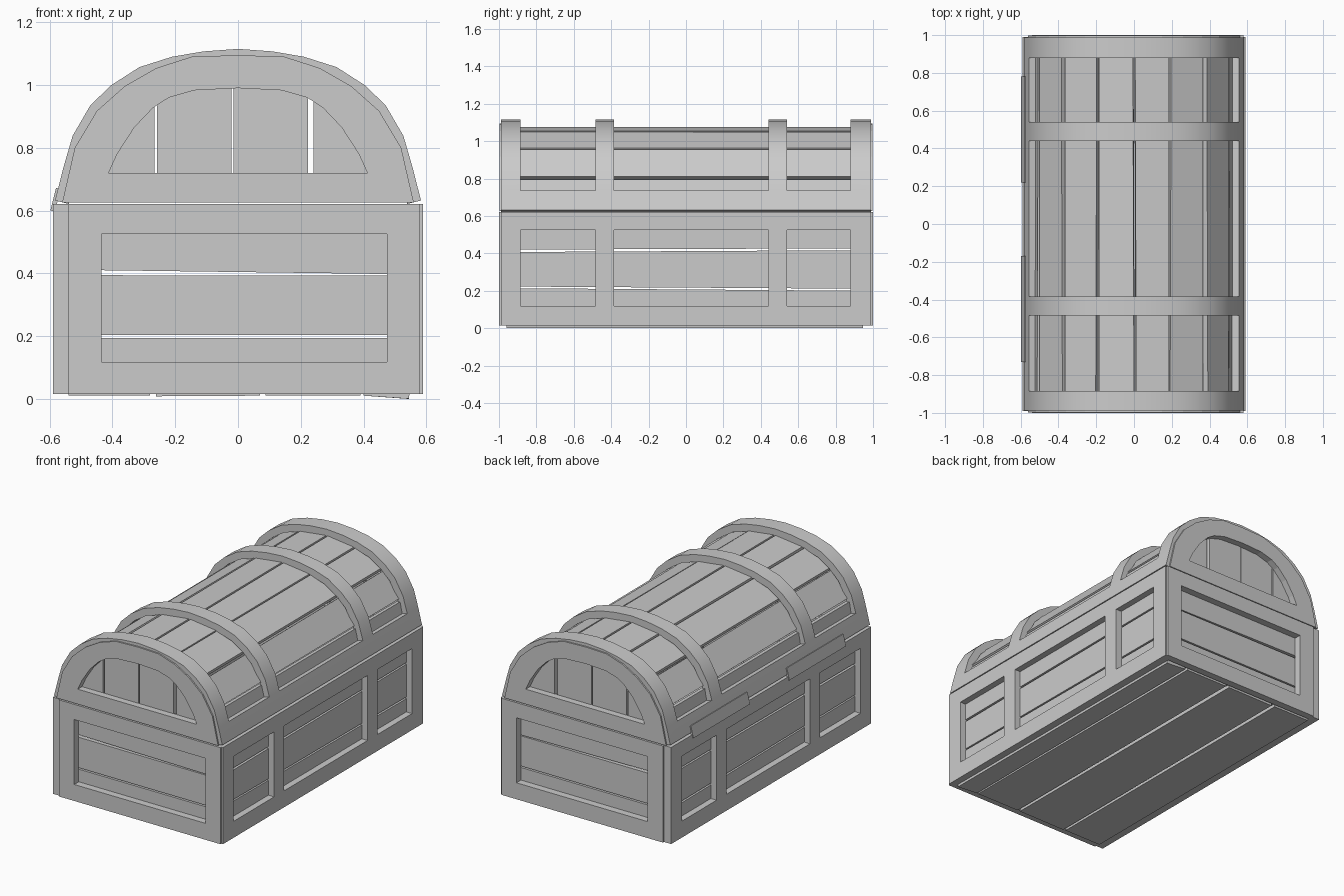
import bpy, bmesh
from mathutils import Vector

if "Cube" in bpy.data.objects:
    bpy.data.objects.remove(bpy.data.objects["Cube"], do_unlink=True)

GREY = (0.6, 0.6, 0.6, 1)
mat = bpy.data.materials.new("plain grey")
mat.use_nodes = True
mat.diffuse_color = GREY
mat.node_tree.nodes["Principled BSDF"].inputs["Base Color"].default_value = GREY
CORE = Vector((0, 0, 0.55))


def sheet(name, fn, us, vs, thick, holes=(), smooth=False):
    """Grid of quads with cells left out as holes, thickened towards the core."""
    bm = bmesh.new()
    grid = [[bm.verts.new(fn(u, v)) for v in vs] for u in us]
    for i in range(len(us) - 1):
        for j in range(len(vs) - 1):
            u, v = (us[i] + us[i + 1]) / 2, (vs[j] + vs[j + 1]) / 2
            if any(a < u < b and c < v < d for a, b, c, d in holes):
                continue
            f = bm.faces.new((grid[i][j], grid[i + 1][j],
                              grid[i + 1][j + 1], grid[i][j + 1]))
            f.normal_update()
            if f.normal.dot(f.calc_center_median() - CORE) < 0:
                f.normal_flip()
    bmesh.ops.remove_doubles(bm, verts=bm.verts, dist=1e-5)
    bmesh.ops.delete(bm, geom=[v for v in bm.verts if not v.link_faces], context='VERTS')
    me = bpy.data.meshes.new(name)
    bm.to_mesh(me)
    bm.free()
    me.materials.append(mat)
    ob = bpy.data.objects.new(name, me)
    bpy.context.collection.objects.link(ob)
    mod = ob.modifiers.new("thickness", 'SOLIDIFY')
    mod.thickness, mod.offset, mod.use_even_offset = thick, -1, True
    if smooth:
        bpy.ops.object.select_all(action='DESELECT')
        bpy.context.view_layer.objects.active = ob
        ob.select_set(True)
        bpy.ops.object.modifier_apply(modifier=mod.name)
        bpy.ops.object.shade_smooth_by_angle(angle=0.6)
    return ob


def plank(name, a, b, c, d, thick=0.03):
    """Board from corner a-b along one edge and d-c along the other."""
    p = [Vector(q) for q in (a, b, c, d)]
    return sheet(name, lambda u, v: (p[0].lerp(p[1], u)).lerp(p[3].lerp(p[2], u), v),
                 (0, 1), (0, 1), thick)


def mirrored(half):
    return half + [(-x, z) for x, z in reversed(half[:-1])]


# Chest walls: framed panels with window openings
BAYS = [(-0.885, -0.485), (-0.385, 0.44), (0.54, 0.88)]
BAY_CUTS = [y for bay in BAYS for y in bay]
LOW, HIGH = 0.118, 0.525
Z_CUTS = (0.015, LOW, HIGH, 0.62)

for s, side in ((1, "left"), (-1, "right")):
    sheet(side + "_wall_frame", lambda u, v: (s * 0.59, u, v),
          [-0.99] + BAY_CUTS + [0.99], Z_CUTS, 0.05,
          [(a, b, LOW, HIGH) for a, b in BAYS])
for s, end in ((-1, "front"), (1, "back")):
    sheet(end + "_wall_frame", lambda u, v: (u, s, v),
          (-0.54, -0.435, 0.475, 0.58), Z_CUTS, 0.045,
          [(-0.435, 0.475, LOW, HIGH)])

# Wall boards: (bottom, top) heights at each end, leaving slightly crooked gaps
END_BOARDS = [((0.03, 0.194), (0.03, 0.194)), ((0.203, 0.394), (0.203, 0.392)),
              ((0.411, 0.61), (0.397, 0.61))]
SIDE_BOARDS = [((0.03, 0.214), (0.03, 0.2)), ((0.223, 0.407), (0.211, 0.417)),
               ((0.42, 0.61), (0.427, 0.61))]
for i in range(3):
    (a, b), (c, d) = END_BOARDS[i]
    for y in (-0.95, 0.95):
        plank("end_board", (-0.53, y, a), (-0.53, y, b), (0.53, y, d), (0.53, y, c))
    (a, b), (c, d) = SIDE_BOARDS[i]
    for x in (-0.55, 0.55):
        plank("side_board", (x, -0.96, a), (x, -0.96, b), (x, 0.96, d), (x, 0.96, c))

# Floor boards, the last one sagging a little
for a, b, za, zb in ((-0.54, -0.28, 0.01, 0.01), (-0.262, 0.07, 0.008, 0.01),
                     (0.088, 0.39, 0.01, 0.01), (0.4, 0.545, 0.01, 0.0)):
    plank("floor_board", (a, -0.96, za), (b, -0.96, zb),
          (b - 0.006, 0.945, zb), (a, 0.945, za))

# Lid frame: arched bands joined by side rails
ARCH = mirrored([(0.583, 0.632), (0.557, 0.735), (0.527, 0.838), (0.47, 0.936),
                 (0.403, 1.0), (0.314, 1.057), (0.21, 1.09), (0.11, 1.107), (0, 1.115)])
last = len(ARCH) - 1
sheet("lid_frame", lambda u, v: (ARCH[u][0], v, ARCH[u][1]),
      list(range(last + 1)), [-0.988] + BAY_CUTS + [0.988], 0.045,
      [(1, last - 1, a, b) for a, b in BAYS], smooth=True)

# Lid boards: chords of a smaller arch
CHORDS = [((0.54, 0.64), (0.507, 0.795)), ((0.499, 0.812), (0.385, 0.955)),
          ((0.366, 0.964), (0.197, 1.05)), ((0.186, 1.053), (0.006, 1.075))]
for s in (1, -1):
    for i, ((xa, za), (xb, zb)) in enumerate(CHORDS):
        skew = 0.006 * (-1) ** i
        plank("lid_board", (s * xa, -0.96, za), (s * xb - skew, -0.96, zb),
              (s * xb, 0.96, zb), (s * xa, 0.96, za))

# Lid ends: arched frame around a half-round opening, with upright boards
OUTER = mirrored([(0.56, 0.626), (0.52, 0.8), (0.45, 0.917), (0.36, 0.997),
                  (0.26, 1.054), (0.148, 1.09), (0, 1.095)])
INNER = mirrored([(0.412, 0.72), (0.385, 0.78), (0.33, 0.865), (0.27, 0.928),
                  (0.22, 0.96), (0.14, 0.983), (0, 0.99)])
UPRIGHTS = [(-0.5, -0.266, 0.75, 0.98), (-0.258, -0.021, 0.98, 1.03),
            (-0.014, 0.223, 1.03, 0.99), (0.241, 0.5, 0.98, 0.75)]
for s, end in ((-1, "front"), (1, "back")):
    def ring(u, v):
        x, z = (INNER if v else OUTER)[u % len(OUTER)]
        return (x, s * 0.997, z)
    sheet(end + "_lid_arch", ring, list(range(len(OUTER) + 1)), (0, 1), 0.045)
    for a, b, za, zb in UPRIGHTS:
        plank(end + "_lid_upright", (a, s * 0.955, 0.64), (b, s * 0.955, 0.64),
              (b, s * 0.955, zb), (a, s * 0.955, za))

# Hinge plates on one long side
for y in (-0.73, 0.22):
    plank("hinge_plate", (-0.598, y, 0.6), (-0.598, y + 0.56, 0.6),
          (-0.58, y + 0.56, 0.672), (-0.58, y, 0.672), 0.015)
